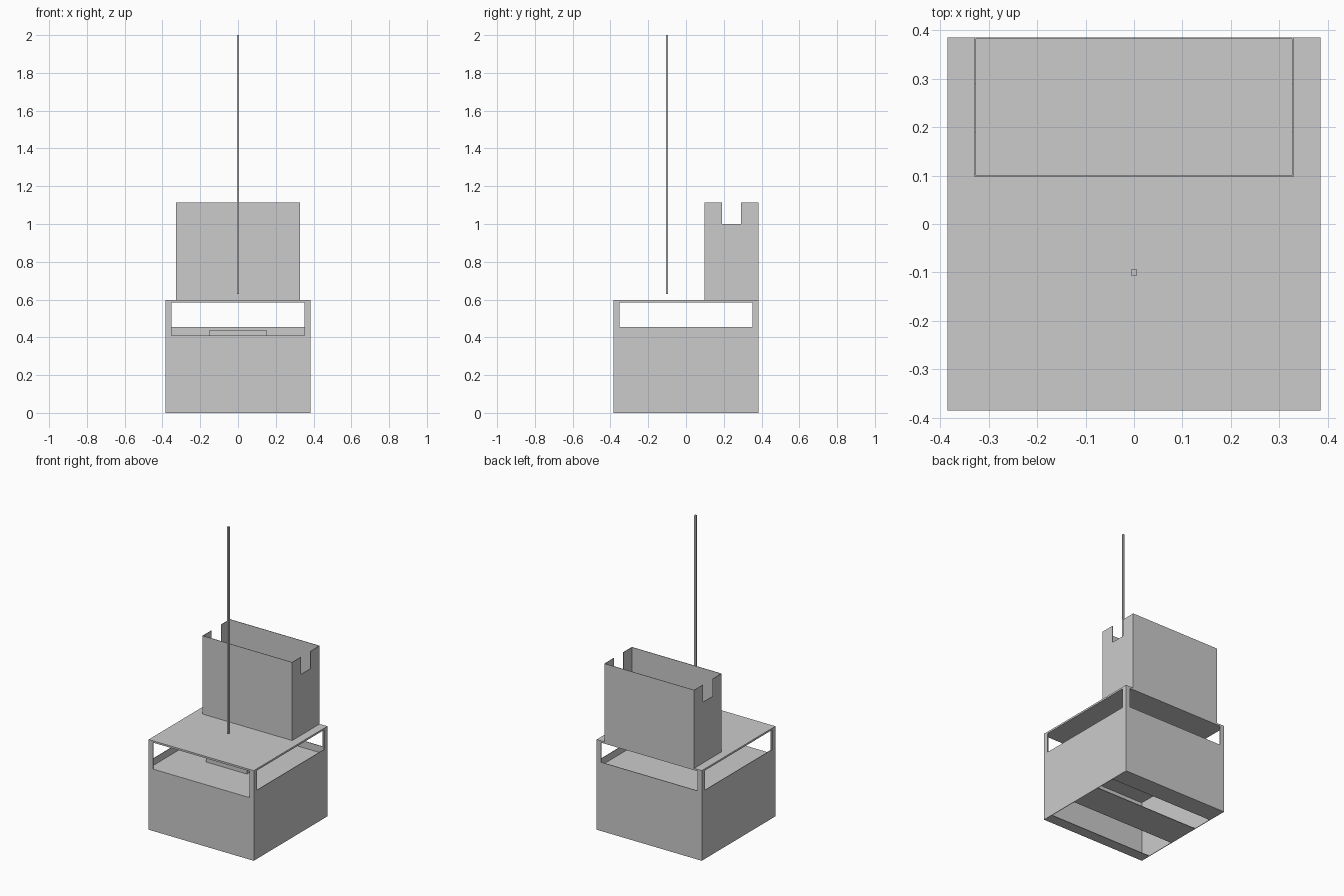
import bpy

if "Cube" in bpy.data.objects:
    bpy.data.objects.remove(bpy.data.objects["Cube"])

grey = bpy.data.materials.new("plain_grey")
grey.diffuse_color = (0.6, 0.6, 0.6, 1)
grey.use_nodes = True
grey.node_tree.nodes["Principled BSDF"].inputs["Base Color"].default_value = grey.diffuse_color


def box(name, x0, x1, y0, y1, z0, z1):
    bpy.ops.mesh.primitive_cube_add(size=1, location=((x0 + x1) / 2, (y0 + y1) / 2, (z0 + z1) / 2))
    o = bpy.context.object
    o.name = name
    o.scale = (x1 - x0, y1 - y0, z1 - z0)
    bpy.ops.object.transform_apply(location=True, scale=True, rotation=False)
    o.data.materials.append(grey)
    return o


def prism(name, outline, axis, a, b):
    """Flat outline extruded from a to b along x or y."""
    def pt(u, v, w):
        return (w, u, v) if axis == "x" else (u, w, v)
    n = len(outline)
    verts = [pt(u, v, a) for u, v in outline] + [pt(u, v, b) for u, v in outline]
    faces = [list(range(n))[::-1], list(range(n, 2 * n))]
    faces += [(i, (i + 1) % n, n + (i + 1) % n, n + i) for i in range(n)]
    me = bpy.data.meshes.new(name)
    me.from_pydata(verts, [], faces)
    o = bpy.data.objects.new(name, me)
    bpy.context.collection.objects.link(o)
    me.materials.append(grey)
    return o


H, P, T = 0.385, 0.353, 0.004   # half width, post edge, sheet thickness


def wall_outline(sill):
    return [(-H, 0), (H, 0), (H, 0.585), (P, 0.585), (P, sill), (-P, sill), (-P, 0.585), (-H, 0.585)]


# cabinet walls with open windows between the corner posts
prism("front_wall", wall_outline(0.41), "y", -H, -H + T)
prism("back_wall", wall_outline(0.455), "y", H - T, H)
prism("left_wall", wall_outline(0.455), "x", -H, -H + T)
prism("right_wall", wall_outline(0.455), "x", H - T, H)
box("table_top", -H, H, -H, H, 0.585, 0.597)
box("inner_shelf", -H + T, H - T, -H + T, H - T, 0.40, 0.41)
box("shelf_block", -0.15, 0.15, -0.12, -0.06, 0.41, 0.44)

# strips across the open bottom
for name, y0, y1 in (("front", -H, -0.31), ("middle", -0.11, 0.12), ("back", 0.25, H)):
    box(name + "_bottom_strip", -H + T, H - T, y0 + T, y1 - T, 0.0, T)

# open tank with notched ends
notched = [(0.097, 0.597), (0.385, 0.597), (0.385, 1.115), (0.29, 1.115),
           (0.29, 1.0), (0.19, 1.0), (0.19, 1.115), (0.097, 1.115)]
for s, name in ((-1, "left"), (1, "right")):
    a, b = sorted((s * 0.329, s * 0.326))
    prism("tank_%s_end" % name, notched, "x", a, b)
box("tank_front", -0.326, 0.326, 0.097, 0.100, 0.597, 1.115)
box("tank_back", -0.326, 0.326, 0.382, 0.385, 0.597, 1.115)

# thin upright rod
box("rod", -0.006, 0.006, -0.106, -0.094, 0.63, 2.0)
